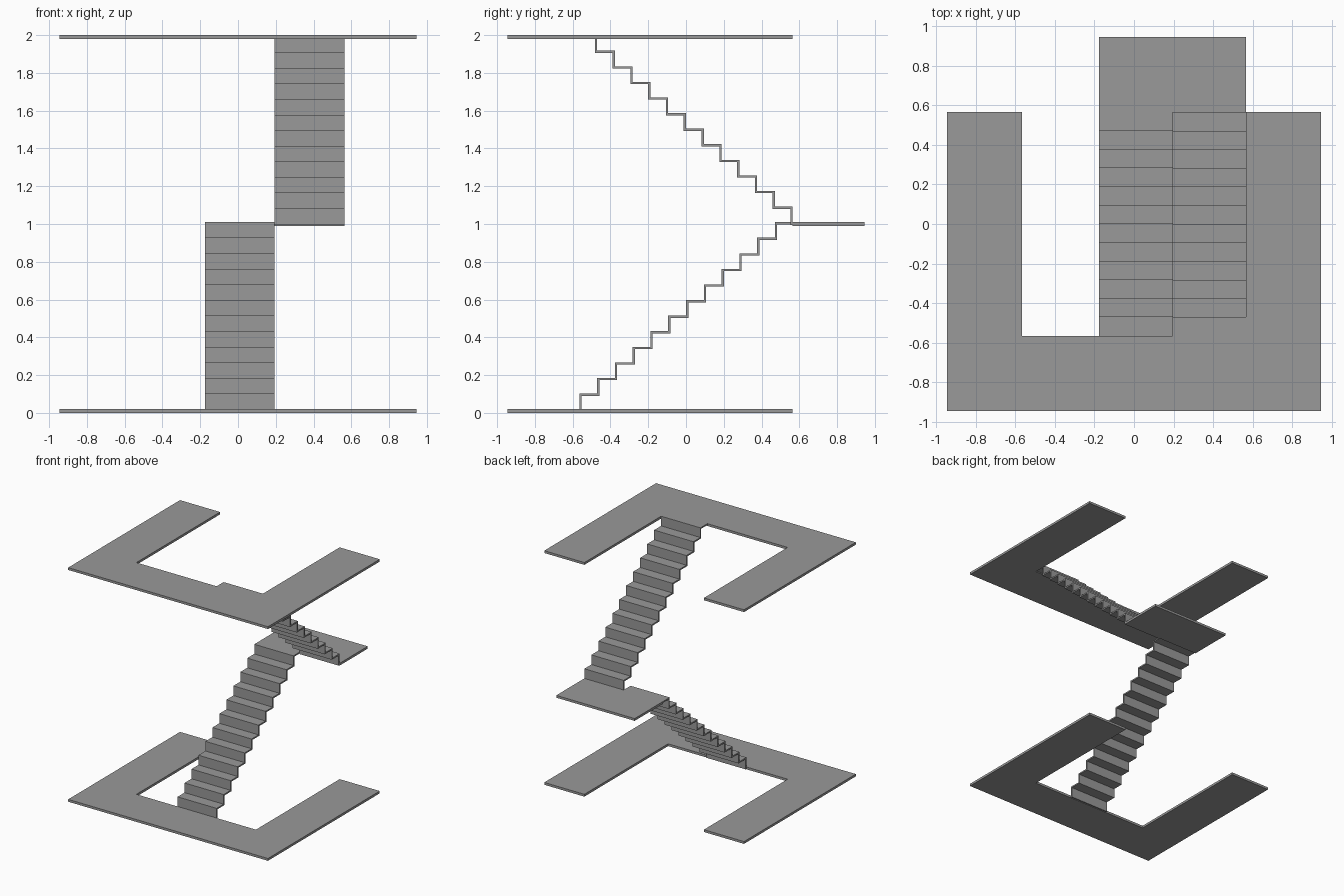
import bpy
import bmesh

if "Cube" in bpy.data.objects:
    bpy.data.objects.remove(bpy.data.objects["Cube"])

OUT, INN = 0.944, 0.565      # outer and inner half-widths of the floors
SLAB = 0.02                  # slab thickness
LEVEL = 0.99                 # height between slabs
STEPS = 12
X0, X1, X2 = -0.176, 0.194, INN   # sides of the two flights

# dark grey finish shared by all parts
GREY = bpy.data.materials.new("dark_grey")
GREY.diffuse_color = (0.32, 0.32, 0.32, 1)
GREY.use_nodes = True
GREY.node_tree.nodes["Principled BSDF"].inputs["Base Color"].default_value = GREY.diffuse_color


def prism(name, base, shift):
    """Solid made by sweeping a closed outline along a vector."""
    n = len(base)
    verts = base + [tuple(a + b for a, b in zip(p, shift)) for p in base]
    faces = [tuple(range(n)), tuple(range(2 * n - 1, n - 1, -1))]
    faces += [((i + 1) % n, i, i + n, (i + 1) % n + n) for i in range(n)]
    mesh = bpy.data.meshes.new(name)
    mesh.from_pydata(verts, [], faces)
    mesh.materials.append(GREY)
    # make the face directions point outward
    bm = bmesh.new()
    bm.from_mesh(mesh)
    bmesh.ops.recalc_face_normals(bm, faces=bm.faces)
    bm.to_mesh(mesh)
    bm.free()
    obj = bpy.data.objects.new(name, mesh)
    bpy.context.collection.objects.link(obj)
    return obj


def slab(name, outline, z):
    return prism(name, [(x, y, z) for x, y in outline], (0, 0, SLAB))


def flight(name, xa, xb, z, d):
    """Thin folded staircase climbing in direction d along y."""
    run, rise, t = 2 * INN / STEPS, LEVEL / STEPS, 0.012
    top, under = [(-INN, 0.004)], [(-INN + t, 0.004)]
    for i in range(STEPS):
        y, h = -INN + i * run, SLAB + (i + 1) * rise
        last = i == STEPS - 1
        top += [(y, h), (y + run, h)]
        under += [(y + t, h - t), (y + run + (0 if last else t), h - t)]
    outline = top + under[::-1]
    return prism(name, [(xa, d * y, z + h) for y, h in outline], (xb - xa, 0, 0))


# U-shaped floors
u_shape = [(-OUT, -OUT), (OUT, -OUT), (OUT, INN), (INN, INN),
           (INN, -INN), (-INN, -INN), (-INN, INN), (-OUT, INN)]
slab("lower_floor", u_shape, 0)
slab("upper_floor", u_shape, 2 * LEVEL)

# half-way landing
slab("landing", [(X0, INN), (X2, INN), (X2, OUT), (X0, OUT)], LEVEL)

# two opposing flights
flight("lower_stairs", X0, X1, 0, 1)
flight("upper_stairs", X1, X2, LEVEL, -1)
